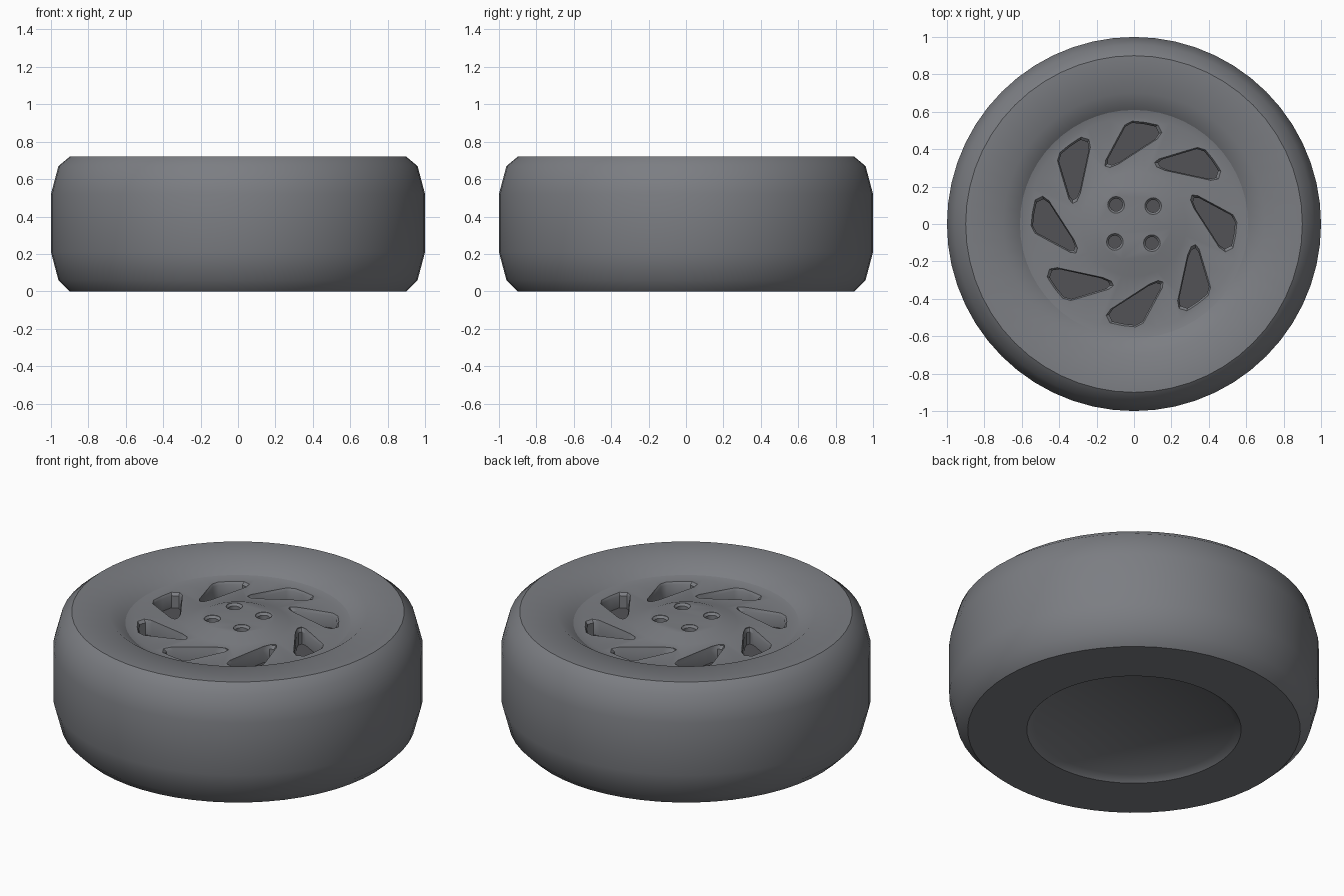
import bpy, bmesh, math

if "Cube" in bpy.data.objects:
    bpy.data.objects.remove(bpy.data.objects["Cube"])

SEG = 56


def material(name, rgb):
    m = bpy.data.materials.new(name)
    m.diffuse_color = (*rgb, 1)
    m.use_nodes = True
    m.node_tree.nodes["Principled BSDF"].inputs["Base Color"].default_value = m.diffuse_color
    return m


grey = material("wheel_grey", (0.20, 0.207, 0.225))
dark = material("recess_dark", (0.085, 0.084, 0.092))


def bridge(bm, lower, upper):
    n = len(lower)
    for j in range(n):
        k = (j + 1) % n
        bm.faces.new((lower[j], lower[k], upper[k], upper[j]))


def to_object(bm, name):
    me = bpy.data.meshes.new(name)
    bm.to_mesh(me)
    bm.free()
    ob = bpy.data.objects.new(name, me)
    bpy.context.collection.objects.link(ob)
    me.materials.append(grey)
    me.materials.append(dark)
    return ob


def lathe(name, profile, capped):
    bm = bmesh.new()
    rings = [[bm.verts.new((r * math.cos(2 * math.pi * j / SEG),
                            r * math.sin(2 * math.pi * j / SEG), z))
              for j in range(SEG)] for r, z in profile]
    for a, b in zip(rings, rings[1:]):
        bridge(bm, a, b)
    if capped:
        bm.faces.new(rings[0][::-1])
        bm.faces.new(rings[-1])
    return to_object(bm, name)


def pocket(bm, outline, levels):
    """Prism with scaled outline per (scale, z) level; its floor is dark."""
    cx = sum(p[0] for p in outline) / len(outline)
    cy = sum(p[1] for p in outline) / len(outline)
    rings = [[bm.verts.new((cx + (x - cx) * s, cy + (y - cy) * s, z))
              for x, y in outline] for s, z in levels]
    for a, b in zip(rings, rings[1:]):
        bridge(bm, a, b)
    bm.faces.new(rings[0][::-1]).material_index = 1
    bm.faces.new(rings[-1])


def smooth(ob):
    bpy.ops.object.select_all(action='DESELECT')
    ob.select_set(True)
    bpy.context.view_layer.objects.active = ob
    bpy.ops.object.shade_smooth_by_angle(angle=math.radians(37))


# tyre: underside, tread, shoulders and flat sidewall, down into the dish
tyre = lathe("tyre", [(0.58, 0), (0.90, 0), (0.96, 0.06), (1.0, 0.21),
                      (1.0, 0.52), (0.96, 0.67), (0.90, 0.72),
                      (0.70, 0.72), (0.61, 0.655)], False)

# rim: shallow recess underneath, spoke disc and raised hub on top
rim = lathe("rim", [(0.54, 0.03), (0.58, 0), (0.61, 0.655), (0.57, 0.645),
                    (0.28, 0.655), (0.20, 0.688)], True)

# pockets: eight swirled slots and four lug holes
bm = bmesh.new()
slot = [(0.49, -0.15), (0.53, -0.13), (0.545, -0.06), (0.552, 0.01),
        (0.53, 0.05), (0.34, 0.152), (0.31, 0.155), (0.302, 0.13),
        (0.32, 0.085), (0.455, -0.125)]
for i in range(8):
    c, s = math.cos(i * math.pi / 4), math.sin(i * math.pi / 4)
    pocket(bm, [(x * c - y * s, x * s + y * c) for x, y in slot],
           [(0.90, 0.56), (0.90, 0.632), (1.0, 0.648), (1.0, 0.80)])
for i in range(4):
    a = math.radians(43 + 90 * i)
    hole = [(0.14 * math.cos(a) + 0.045 * math.cos(t * math.pi / 8),
             0.14 * math.sin(a) + 0.045 * math.sin(t * math.pi / 8))
            for t in range(16)]
    pocket(bm, hole, [(0.75, 0.625), (0.75, 0.674), (1.0, 0.686), (1.0, 0.80)])
cutter = to_object(bm, "pocket_cutter")
cutter.hide_render = True

# cut the pockets
bpy.context.view_layer.objects.active = rim
mod = rim.modifiers.new("pockets", 'BOOLEAN')
mod.operation = 'DIFFERENCE'
mod.solver = 'EXACT'
mod.object = cutter
bpy.ops.object.modifier_apply(modifier=mod.name)
bpy.data.objects.remove(cutter, do_unlink=True)

# drop the hidden wall between rim and tyre
bm = bmesh.new()
bm.from_mesh(rim.data)
wall = [f for f in bm.faces
        if abs(f.normal.z) < 0.2 and f.calc_center_median().xy.length > 0.585]
bmesh.ops.delete(bm, geom=wall, context='FACES')
bm.to_mesh(rim.data)
bm.free()

smooth(tyre)
smooth(rim)
